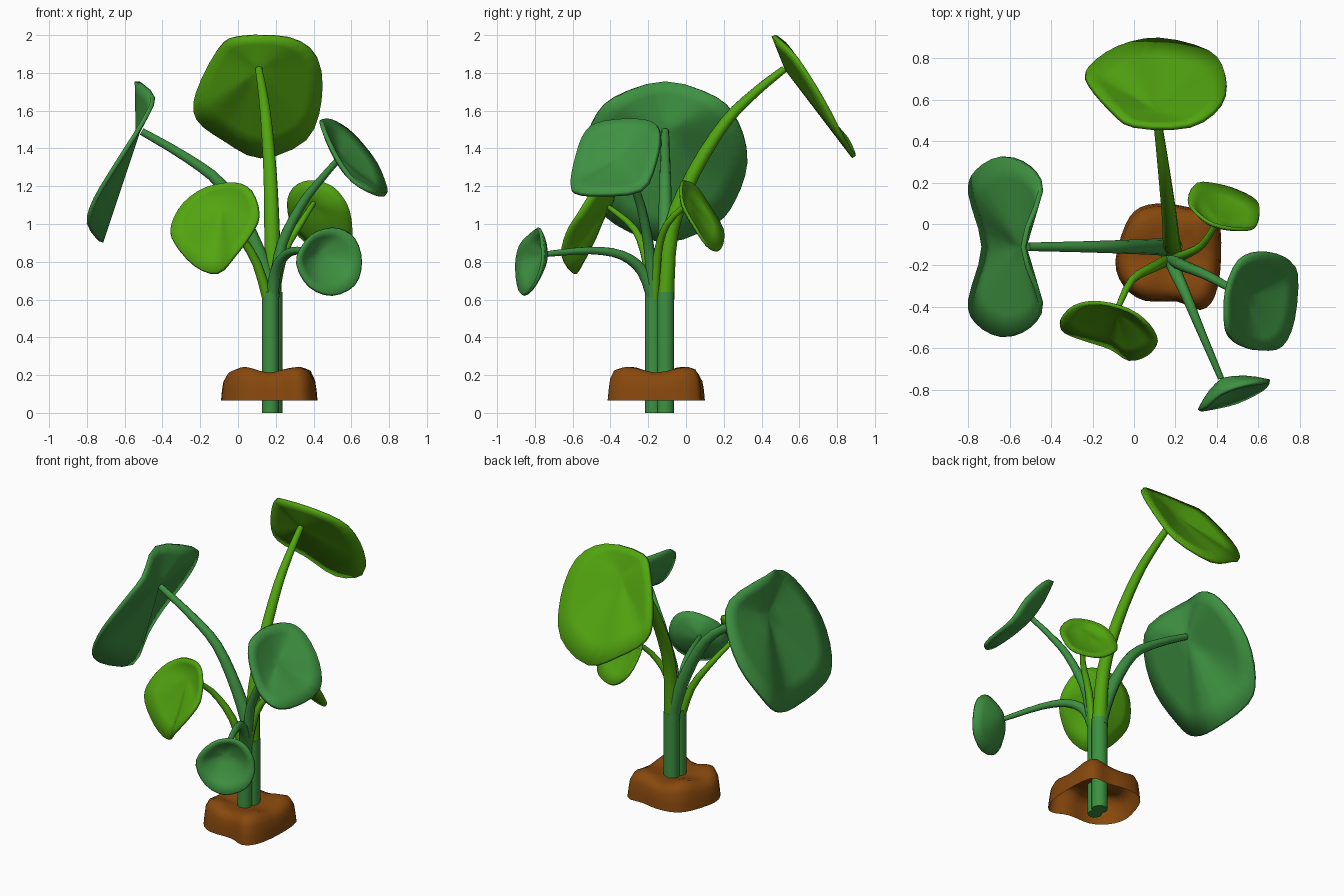
import bpy, bmesh, math
from mathutils import Vector


def material(name, rgb):
    m = bpy.data.materials.new(name)
    m.diffuse_color = (*rgb, 1)
    return m


DARK = material("dark_green", (0.048, 0.283, 0.053))
LIGHT = material("light_green", (0.084, 0.376, 0.005))
BROWN = material("soil_brown", (0.242, 0.065, 0.004))


def spline(pts, n, closed):
    """Catmull-Rom samples through the control points."""
    pts = [Vector(p) for p in pts]
    k = len(pts)
    get = (lambda i: pts[i % k]) if closed else (lambda i: pts[max(0, min(k - 1, i))])
    out = []
    for i in range(k if closed else k - 1):
        a, b, c, d = (get(i + j) for j in (-1, 0, 1, 2))
        for s in range(n):
            t = s / n
            out.append(0.5 * (2 * b + (c - a) * t + (2 * a - 5 * b + 4 * c - d) * t * t
                              + (3 * b - a - 3 * c + d) * t ** 3))
    return out if closed else out + [pts[-1]]


def finish(ob, mat, angle):
    ob.data.materials.clear()
    ob.data.materials.append(mat)
    bpy.ops.object.select_all(action='DESELECT')
    ob.select_set(True)
    bpy.context.view_layer.objects.active = ob
    if ob.type == 'CURVE':
        bpy.ops.object.convert(target='MESH')
    bpy.ops.object.shade_smooth_by_angle(angle=math.radians(angle))


def loft(name, rings, tip, mat, angle, thickness=0):
    """Skin closed rings from the rim inwards and close them at the tip."""
    bm = bmesh.new()
    loops = [[bm.verts.new(p) for p in r] for r in rings]
    end = bm.verts.new(tip)
    n = len(loops[0])
    for i in range(n):
        j = (i + 1) % n
        for a, b in zip(loops, loops[1:]):
            bm.faces.new((a[i], a[j], b[j], b[i]))
        bm.faces.new((loops[-1][i], loops[-1][j], end))
    bm.normal_update()
    if sum(f.normal.z * f.calc_area() for f in bm.faces) < 0:
        bmesh.ops.reverse_faces(bm, faces=bm.faces)
    me = bpy.data.meshes.new(name)
    bm.to_mesh(me)
    bm.free()
    ob = bpy.data.objects.new(name, me)
    bpy.context.collection.objects.link(ob)
    if thickness:
        mod = ob.modifiers.new("thickness", 'SOLIDIFY')
        mod.thickness = thickness
        mod.offset = 0
    finish(ob, mat, angle)


def leaf(name, tip, rim, mat, bowl=0.0, thickness=0.024):
    tip = Vector(tip)
    edge = spline(rim, 3, True)
    centre = sum(edge, Vector()) / len(edge)
    nrm = sum(((edge[i - 1] - centre).cross(p - centre) for i, p in enumerate(edge)), Vector()).normalized()
    if nrm.dot(tip - centre) < 0:
        nrm = -nrm
    rings = [[tip.lerp(p, t) + nrm * bowl * math.sin(math.pi * t) for p in edge]
             for t in (1, 0.75, 0.5, 0.25)]
    loft(name, rings, tip, mat, 30, thickness)


def stem(name, pts, r0, r1, mat):
    path = spline(pts, 3, False)
    cu = bpy.data.curves.new(name, 'CURVE')
    cu.dimensions = '3D'
    cu.bevel_depth = 1
    cu.bevel_resolution = 3
    cu.use_fill_caps = True
    s = cu.splines.new('POLY')
    s.points.add(len(path) - 1)
    for i, (q, p) in enumerate(zip(s.points, path)):
        q.co = (*p, 1)
        q.radius = r0 + (r1 - r0) * i / (len(path) - 1)
    ob = bpy.data.objects.new(name, cu)
    bpy.context.collection.objects.link(ob)
    finish(ob, mat, 40)


# soil mound: wavy shell, open underneath
outline = [(0.03, 0.08), (0.15, 0.1), (0.27, 0.08), (0.4, 0.06), (0.42, -0.17), (0.39, -0.35),
           (0.32, -0.415), (0.21, -0.375), (0.05, -0.37), (-0.05, -0.3), (-0.09, -0.18), (-0.04, 0.0)]
edge = spline([(x, y, 0.065) for x, y in outline], 3, True)
mid = Vector((0.165, -0.155, 0))
rings = []
for scale, z, wave in ((1, 0.065, 0), (0.98, 0.12, 0), (0.95, 0.175, 0.01), (0.87, 0.215, 0.015),
                       (0.72, 0.228, 0.015), (0.5, 0.22, 0.01), (0.25, 0.205, 0)):
    ring = []
    for p in edge:
        d = p - mid
        ring.append((mid.x + d.x * scale, mid.y + d.y * scale,
                     z - wave * math.cos(4 * math.atan2(d.y, d.x))))
    rings.append(ring)
loft("soil", rings, (mid.x, mid.y, 0.2), BROWN, 60)

# twin trunks
stem("back_trunk", [(0.185, -0.11, 0), (0.185, -0.11, 0.64)], 0.05, 0.05, DARK)
stem("front_trunk", [(0.172, -0.172, 0), (0.172, -0.172, 0.64)], 0.046, 0.046, DARK)

# leaf stalks
stem("top_stalk", [(0.185, -0.11, 0.62), (0.18, -0.08, 0.97), (0.17, 0.04, 1.27), (0.15, 0.21, 1.54),
                   (0.13, 0.37, 1.7), (0.11, 0.52, 1.82)], 0.048, 0.019, LIGHT)
stem("left_stalk", [(0.18, -0.11, 0.6), (0.16, -0.11, 0.7), (0.07, -0.11, 0.94), (-0.08, -0.11, 1.2),
                    (-0.27, -0.11, 1.35), (-0.51, -0.11, 1.49)], 0.05, 0.02, DARK)
stem("right_stalk", [(0.18, -0.17, 0.6), (0.2, -0.18, 0.72), (0.235, -0.2, 0.9), (0.335, -0.24, 1.1),
                     (0.43, -0.29, 1.225), (0.53, -0.35, 1.34)], 0.036, 0.016, DARK)
stem("front_stalk", [(0.18, -0.17, 0.6), (0.2, -0.23, 0.75), (0.25, -0.34, 0.835), (0.32, -0.51, 0.86),
                     (0.42, -0.745, 0.84)], 0.036, 0.015, DARK)
stem("front_left_stalk", [(0.17, -0.17, 0.55), (0.1, -0.205, 0.79), (-0.01, -0.27, 0.97),
                          (-0.08, -0.41, 1.09)], 0.03, 0.013, LIGHT)
stem("back_right_stalk", [(0.18, -0.17, 0.55), (0.24, -0.15, 0.84), (0.33, -0.1, 1.0),
                          (0.4, 0.01, 1.11)], 0.028, 0.013, LIGHT)

# leaves: stalk point, then rim control points
leaf("top_leaf", (0.11, 0.535, 1.82),
     [(0, 0.475, 1.99), (0.27, 0.475, 1.985), (0.42, 0.58, 1.88), (0.44, 0.72, 1.66), (0.36, 0.83, 1.45),
      (0.12, 0.89, 1.355), (-0.08, 0.85, 1.45), (-0.22, 0.75, 1.56), (-0.22, 0.68, 1.7),
      (-0.11, 0.55, 1.92)], LIGHT)
half = [(-0.45, 0.27, 1.67), (-0.51, 0.39, 1.53), (-0.635, 0.435, 1.33), (-0.755, 0.37, 1.13),
        (-0.79, 0.26, 1.0)]
leaf("left_leaf", (-0.53, -0.11, 1.49),
     [(-0.535, -0.11, 1.755)] + [(x, -0.11 + d, z) for x, d, z in half] + [(-0.725, -0.11, 0.905)]
     + [(x, -0.11 - d, z) for x, d, z in reversed(half)], DARK)
leaf("right_leaf", (0.54, -0.35, 1.34),
     [(0.51, -0.18, 1.54), (0.61, -0.14, 1.47), (0.73, -0.165, 1.32), (0.785, -0.24, 1.18),
      (0.77, -0.46, 1.155), (0.71, -0.59, 1.17), (0.61, -0.61, 1.23), (0.53, -0.59, 1.34),
      (0.47, -0.55, 1.46), (0.445, -0.48, 1.53), (0.45, -0.32, 1.555)], DARK, 0.01)
leaf("front_leaf", (0.43, -0.75, 0.84),
     [(0.53, -0.78, 0.975), (0.62, -0.765, 0.92), (0.655, -0.76, 0.8), (0.62, -0.8, 0.68),
      (0.5, -0.86, 0.625), (0.38, -0.89, 0.67), (0.315, -0.9, 0.79), (0.35, -0.88, 0.89),
      (0.42, -0.82, 0.955)], DARK, 0.015, 0.018)
leaf("front_left_leaf", (-0.08, -0.42, 1.09),
     [(-0.02, -0.42, 1.22), (0.07, -0.49, 1.175), (0.11, -0.57, 1.05), (0.07, -0.63, 0.95),
      (-0.02, -0.655, 0.83), (-0.11, -0.6, 0.74), (-0.23, -0.56, 0.78), (-0.335, -0.52, 0.9),
      (-0.355, -0.47, 0.99), (-0.29, -0.4, 1.11), (-0.17, -0.38, 1.195)], LIGHT, 0.01, 0.018)
leaf("back_right_leaf", (0.4, 0.02, 1.11),
     [(0.38, 0, 1.23), (0.5, -0.025, 1.2), (0.58, -0.015, 1.1), (0.605, 0.05, 0.98), (0.59, 0.11, 0.89),
      (0.5, 0.16, 0.86), (0.4, 0.19, 0.88), (0.3, 0.195, 0.97), (0.265, 0.12, 1.1),
      (0.295, 0.06, 1.19)], LIGHT, 0.02, 0.016)
